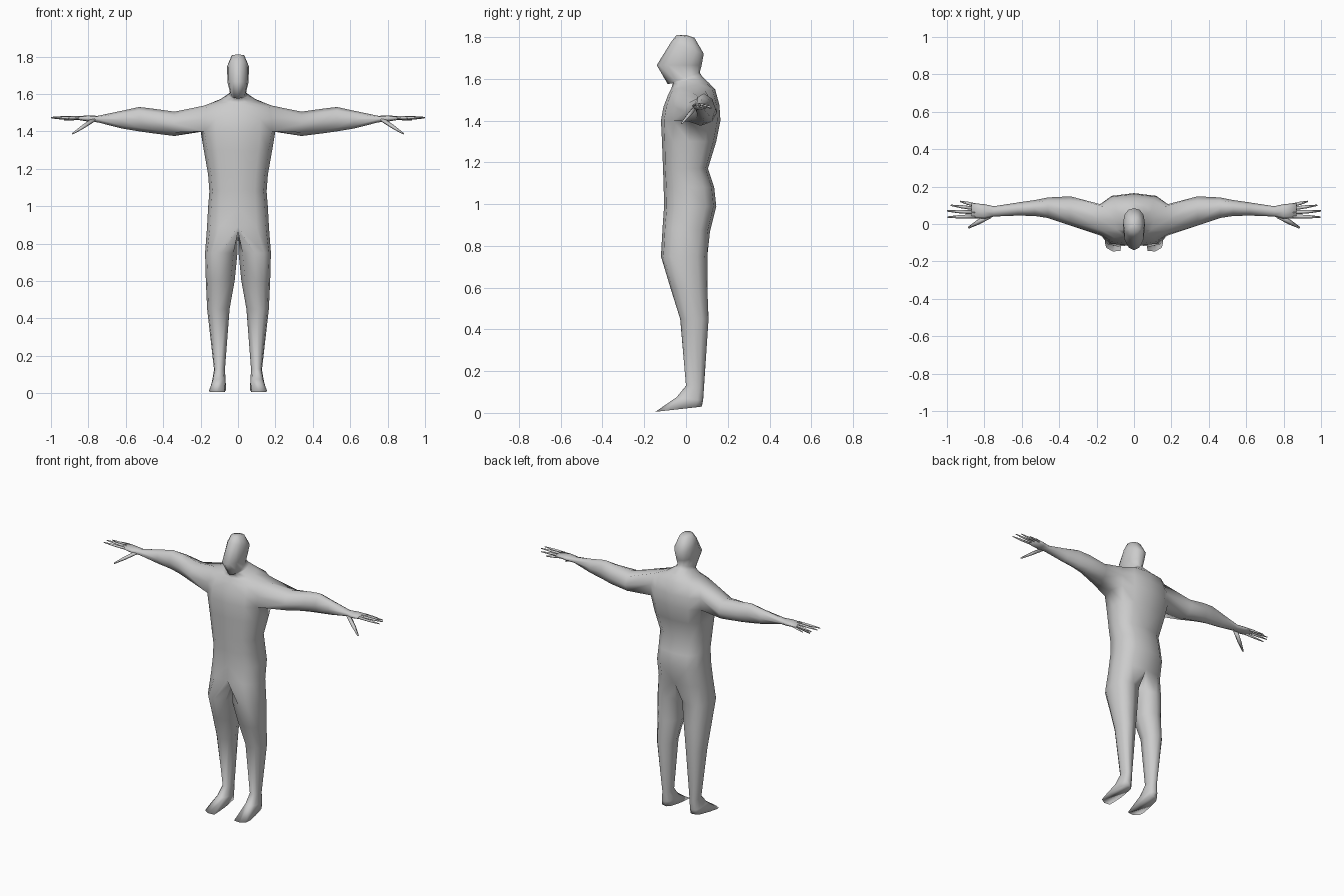
import bpy, bmesh, math
from mathutils import Vector

if "Cube" in bpy.data.objects:
    bpy.data.objects.remove(bpy.data.objects["Cube"])

grey = bpy.data.materials.new("plain_grey")
grey.diffuse_color = (0.6, 0.6, 0.6, 1)
grey.use_nodes = True
grey.node_tree.nodes["Principled BSDF"].inputs["Base Color"].default_value = grey.diffuse_color


def power(v, p):
    return math.copysign(abs(v) ** p, v)


def finish(name, bm):
    """Turn a right-hand half into a mirrored, smooth object."""
    bmesh.ops.recalc_face_normals(bm, faces=bm.faces)
    me = bpy.data.meshes.new(name)
    bm.to_mesh(me)
    bm.free()
    me.materials.append(grey)
    for p in me.polygons:
        p.use_smooth = True
    ob = bpy.data.objects.new(name, me)
    bpy.context.collection.objects.link(ob)
    m = ob.modifiers.new("mirror", 'MIRROR')
    m.use_mirror_merge = True
    m.merge_threshold = 0.0005
    return ob


def skin(bm, a, b, closed=True):
    """Quads between two rows of points."""
    n = len(a)
    for i in range(n if closed else n - 1):
        j = (i + 1) % n
        bm.faces.new((a[i], a[j], b[j], b[i]))


bm = bmesh.new()

# Head and trunk: half rings (front z, back z, half width, front y, back y, squareness)
trunk = [
    (1.81, 1.797, .035, -.045, .04, .8),
    (1.775, 1.72, .058, -.072, .085, .9),
    (1.665, 1.665, .057, -.14, .075, 1.0),
    (1.575, 1.63, .042, -.088, .066, 1.0),
    (1.578, 1.61, .055, -.062, .078, .9),
    (1.55, 1.58, .105, -.072, .11, .9),
    (1.525, 1.548, .185, -.085, .14, .8),
    (1.465, 1.475, .20, -.108, .16, .75),
    (1.40, 1.40, .20, -.12, .165, .75),
    (1.30, 1.30, .183, -.115, .145, .75),
    (1.17, 1.17, .160, -.11, .105, .75),
    (1.08, 1.08, .153, -.107, .135, .75),
    (.99, .99, .160, -.105, .145, .75),
    (.89, .87, .166, -.112, .115, .75),
]
rows = []
for zf, zb, hw, yf, yb, p in trunk:
    row = []
    for i in range(7):
        t = math.pi * i / 6
        u = (1 - power(math.cos(t), p)) / 2
        x = 0 if i in (0, 6) else hw * math.sin(t) ** p
        row.append(bm.verts.new((x, yf + (yb - yf) * u, zf + (zb - zf) * u)))
    rows.append(row)
SHOULDER = 6
for r in range(len(rows) - 1):
    for c in range(6):
        if r in (SHOULDER, SHOULDER + 1) and c in (2, 3):
            continue                       # opening for the arm
        bm.faces.new((rows[r][c], rows[r][c + 1], rows[r + 1][c + 1], rows[r + 1][c]))
crown = bm.verts.new((0, 0, 1.81))
for c in range(6):
    bm.faces.new((rows[0][c], rows[0][c + 1], crown))

# Leg and foot: rings (inner x, outer x, front y, back y, front z, back z, squareness)
leg = [
    (.003, .176, -.12, .102, .75, .75, .8),
    (.018, .172, -.075, .102, .60, .60, .9),
    (.045, .165, -.028, .108, .45, .45, .9),
    (.070, .128, .000, .086, .13, .12, .9),
    (.066, .138, -.045, .082, .075, .06, .8),
    (.064, .163, -.165, .076, .003, .03, .5),
]
ring = rows[-1] + [bm.verts.new((0, y, .865)) for y in (.06, 0, -.06)]
for k, (xi, xo, yf, yb, zf, zb, p) in enumerate(leg):
    nxt = []
    for i in range(10):
        t = math.pi * i / 6 if i < 7 else math.pi * (1 + (i - 6) / 4)
        u = (1 - power(math.cos(t), p)) / 2
        x = (xi + xo) / 2 + (xo - xi) / 2 * power(math.sin(t), p)
        if k == 5:                         # flared forefoot, narrower heel
            x -= .025 * u * (x > .1)
            u = min(1, u + (.15 * (x - .064) / .1) * (1 - u))
        nxt.append(bm.verts.new((x, yf + (yb - yf) * u, zf + (zb - zf) * u)))
    skin(bm, ring, nxt)
    ring = nxt
bm.faces.new(ring)

# Arm: rings (x, front y, back y, bottom z, top z) starting at the shoulder opening
s = SHOULDER
ring = [rows[s][2], rows[s][3], rows[s][4], rows[s + 1][4],
        rows[s + 2][4], rows[s + 2][3], rows[s + 2][2], rows[s + 1][2]]
arm = [
    (.34, -.008, .148, 1.375, 1.505),
    (.46, .032, .142, 1.39, 1.522),
    (.53, .043, .128, 1.40, 1.53),
    (.62, .045, .115, 1.415, 1.51),
    (.75, .040, .095, 1.448, 1.483),
    (.80, .028, .106, 1.452, 1.484),
    (.87, .030, .112, 1.463, 1.482),
]
for x, yf, yb, zb, zt in arm:
    nxt = []
    for i in range(8):
        t = math.radians(135 - 45 * i)
        nxt.append(bm.verts.new((x, (yf + yb) / 2 + (yb - yf) / 2 * math.cos(t),
                                 (zb + zt) / 2 + (zt - zb) / 2 * math.sin(t))))
    skin(bm, ring, nxt)
    ring = nxt
bm.faces.new(ring)
finish("body", bm)


def digit(name, base, tip, wide, thick):
    """Tapered four-sided finger."""
    a, b = Vector(base), Vector(tip)
    d = (b - a).normalized()
    side = d.cross(Vector((0, 0, 1))).normalized()
    up = side.cross(d)
    bm = bmesh.new()
    rings = []
    for f, w in ((0, 1), (.55, .85), (1, .35)):
        c = a.lerp(b, f)
        rings.append([bm.verts.new(c + o * w) for o in
                      (side * wide, up * thick, -side * wide, -up * thick)])
    skin(bm, rings[0], rings[1])
    skin(bm, rings[1], rings[2])
    bm.faces.new(rings[0])
    bm.faces.new(rings[2])
    finish(name, bm)


# Fingers and thumb
digit("index_finger", (.85, .041, 1.472), (.998, .037, 1.473), .011, .009)
digit("middle_finger", (.85, .062, 1.474), (1.0, .070, 1.474), .011, .009)
digit("ring_finger", (.85, .083, 1.472), (.98, .100, 1.469), .010, .009)
digit("little_finger", (.84, .099, 1.470), (.93, .121, 1.461), .010, .008)
digit("thumb", (.77, .045, 1.463), (.885, -.02, 1.387), .015, .012)
